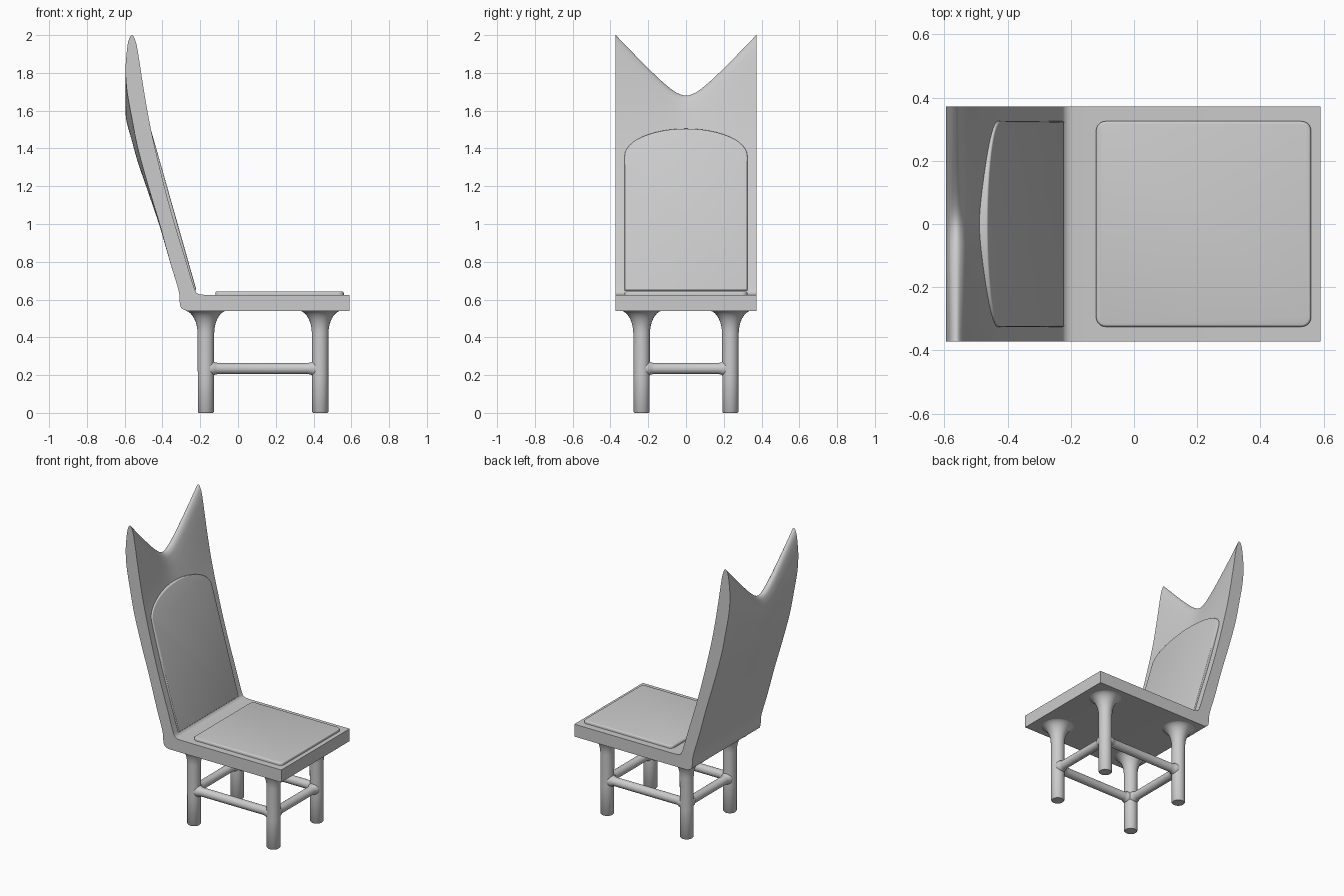
import bpy, bmesh, math
from mathutils import Vector

cube = bpy.data.objects.get("Cube")
if cube:
    bpy.data.objects.remove(cube, do_unlink=True)

grey = bpy.data.materials.new("plain grey")
grey.use_nodes = True
grey.diffuse_color = (0.6, 0.6, 0.6, 1)
grey.node_tree.nodes["Principled BSDF"].inputs["Base Color"].default_value = grey.diffuse_color


def finish(bm, name, angle=40):
    bmesh.ops.recalc_face_normals(bm, faces=bm.faces)
    mesh = bpy.data.meshes.new(name)
    bm.to_mesh(mesh)
    bm.free()
    ob = bpy.data.objects.new(name, mesh)
    bpy.context.collection.objects.link(ob)
    mesh.materials.append(grey)
    bpy.ops.object.select_all(action='DESELECT')
    ob.select_set(True)
    bpy.context.view_layer.objects.active = ob
    bpy.ops.object.shade_smooth_by_angle(angle=math.radians(angle))
    return ob


def spline(points, steps=4):
    """Catmull-Rom curve through 2D points."""
    p = [Vector(q) for q in points]
    p = [2 * p[0] - p[1]] + p + [2 * p[-1] - p[-2]]
    out = []
    for a, b, c, d in zip(p, p[1:], p[2:], p[3:]):
        for i in range(steps):
            t = i / steps
            out.append(0.5 * (2 * b + (c - a) * t + (2 * a - 5 * b + 4 * c - d) * t * t
                              + (3 * b - a - 3 * c + d) * t ** 3))
    return out + [p[-2]]


def loft(rings, name, closed_ends=True, angle=40):
    """Skin a list of closed rings."""
    bm = bmesh.new()
    loops = [[bm.verts.new(v) for v in ring] for ring in rings]
    n = len(loops[0])
    for a, b in zip(loops, loops[1:]):
        for i in range(n):
            bm.faces.new((a[i], a[(i + 1) % n], b[(i + 1) % n], b[i]))
    if closed_ends:
        bm.faces.new(loops[0])
        bm.faces.new(loops[-1])
    return finish(bm, name, angle)


def lathe(start, end, profile, name, sides=24):
    """Round bar from start to end; profile holds (distance, radius)."""
    start, axis = Vector(start), (Vector(end) - Vector(start)).normalized()
    turn = axis.to_track_quat('Z', 'Y')
    rings = []
    for dist, r in profile:
        rings.append([start + turn @ Vector((r * math.cos(k * math.tau / sides),
                                             r * math.sin(k * math.tau / sides), dist))
                      for k in range(sides)])
    return loft(rings, name)


# Seat and back: one side profile swept across the width, top edge dipping in the middle
HALF, TOP, BASE = 0.372, 2.0, 0.65
back_curve = spline([(-0.18, 0.625), (-0.215, 0.633), (-0.235, 0.67), (-0.28, 0.82),
                     (-0.335, 1.0), (-0.39, 1.2), (-0.45, 1.45), (-0.48, 1.6), (-0.505, 1.75),
                     (-0.525, 1.88), (-0.54, 1.96), (-0.56, 2.0), (-0.58, 1.97), (-0.592, 1.88),
                     (-0.595, 1.8), (-0.587, 1.7), (-0.56, 1.55), (-0.53, 1.4), (-0.475, 1.2),
                     (-0.415, 1.0), (-0.36, 0.8), (-0.315, 0.65), (-0.309, 0.59),
                     (-0.3, 0.555), (-0.27, 0.54)])
profile = back_curve + [Vector((0.59, 0.54)), Vector((0.59, 0.625))]


def dip(y):
    curve = lambda v: math.hypot(v, 0.08)
    return 0.32 * (1 - (curve(y) - 0.08) / (curve(HALF) - 0.08))


def slice_at(y):
    ring = []
    for p in profile:
        t = max(0, (p.y - BASE) / (TOP - BASE))
        ring.append((p.x, y, p.y - dip(y) * t ** 2.5))
    return ring


slices = 48
loft([slice_at(HALF * (2 * i / slices - 1)) for i in range(slices + 1)], "seat_and_back")


def cushion(name, outline, place, thick, soft):
    """Thin pad from a flat outline; place maps (u, v, depth) to space."""
    bm = bmesh.new()
    low = [bm.verts.new((u, v, 0)) for u, v in outline]
    face = bm.faces.new(low)
    new = bmesh.ops.extrude_face_region(bm, geom=[face])["geom"]
    top = [v for v in new if isinstance(v, bmesh.types.BMVert)]
    for v in top:
        v.co.z = thick
    rim = [e for e in bm.edges if e.verts[0] in top and e.verts[1] in top]
    bmesh.ops.bevel(bm, geom=rim, offset=soft, segments=3, profile=0.5, affect='EDGES')
    for v in bm.verts:
        v.co = place(*v.co)
    return finish(bm, name, 50)


def rounded(u0, u1, v0, v1, r):
    pts = []
    for k, (u, v) in enumerate([(u1 - r, v1 - r), (u0 + r, v1 - r), (u0 + r, v0 + r), (u1 - r, v0 + r)]):
        for i in range(6):
            a = (k + i / 5) * math.pi / 2
            pts.append((u + r * math.cos(a), v + r * math.sin(a)))
    return pts


# Seat cushion
cushion("seat_cushion", rounded(-0.12, 0.56, -0.325, 0.325, 0.03),
        lambda u, v, d: Vector((u, v, 0.61 + d)), 0.033, 0.008)

# Back cushion: leaning plate with an arched top that sinks into the back
foot, head = Vector((-0.22, 0, 0.65)), Vector((-0.447, 0, 1.45))
up = (head - foot).normalized()
out = Vector((up.z, 0, -up.x))
arch = [(0.325 * math.cos(a), 0.74 + 0.15 * math.sin(a))
        for a in (math.pi * i / 24 for i in range(25))]
cushion("back_cushion", [(-0.325, 0), (0.325, 0)] + arch,
        lambda u, v, d: foot + up * v + Vector((0, u, 0)) + out * (d - 0.05), 0.05, 0.006)

# Legs with flared tops
FRONT, REAR, SIDE = 0.435, -0.17, 0.235
leg_shape = [(0, 0.038), (0.006, 0.043), (0.2, 0.043), (0.42, 0.044)]
for i in range(1, 10):
    a = i / 9 * math.pi / 2
    leg_shape.append((0.42 + 0.123 * math.sin(a), 0.044 + 0.075 * (1 - math.cos(a))))
for x, end in ((FRONT, "front"), (REAR, "rear")):
    for s, side in ((1, "left"), (-1, "right")):
        lathe((x, s * SIDE, 0), (x, s * SIDE, 1), leg_shape, f"{end}_{side}_leg")


# Stretchers between the legs, flared where they meet
def stretcher(a, b, name):
    length = (Vector(b) - Vector(a)).length
    half = [(0.02, 0.038), (0.042, 0.037), (0.05, 0.032), (0.065, 0.029)]
    lathe(a, b, half + [(length - d, r) for d, r in reversed(half)], name)


for s, side in ((1, "left"), (-1, "right")):
    stretcher((REAR, s * SIDE, 0.235), (FRONT, s * SIDE, 0.235), f"{side}_stretcher")
for x, end in ((FRONT, "front"), (REAR, "rear")):
    stretcher((x, -SIDE, 0.235), (x, SIDE, 0.235), f"{end}_stretcher")
